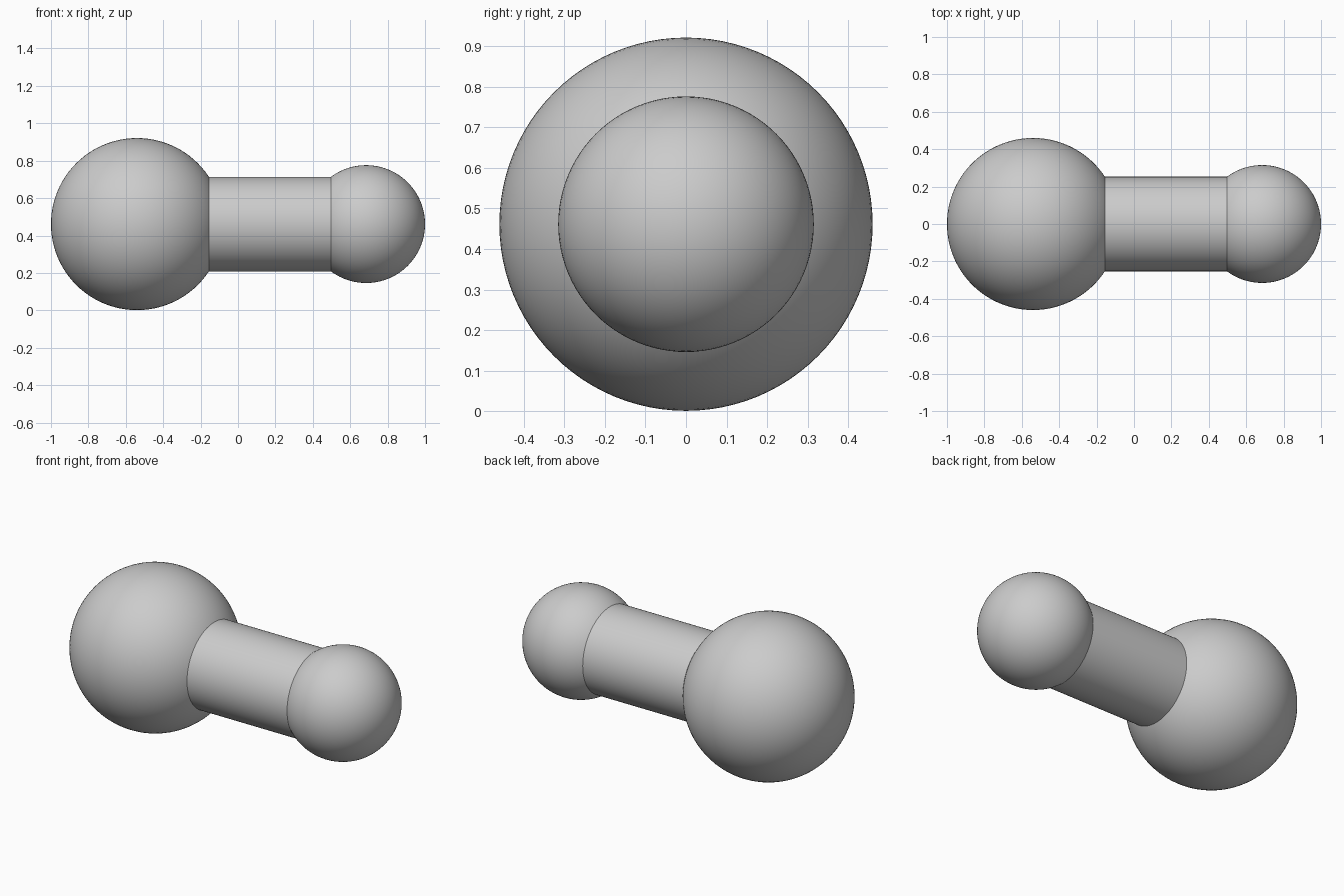
import bpy
import math

if "Cube" in bpy.data.objects:
    bpy.data.objects.remove(bpy.data.objects["Cube"])

AXIS_Z = 0.461
ALONG_X = (0, math.pi / 2, 0)


def finish(name):
    obj = bpy.context.object
    obj.name = name
    bpy.ops.object.shade_smooth_by_angle(angle=math.radians(30))
    return obj


def ball(name, x, radius):
    bpy.ops.mesh.primitive_uv_sphere_add(
        segments=96, ring_count=48, radius=radius,
        location=(x, 0, AXIS_Z), rotation=ALONG_X)
    return finish(name)


# Two end balls of different size
large_x, small_x = -0.54, 0.685
ball("large_ball", large_x, 0.46)
ball("small_ball", small_x, 0.315)

# Straight bar joining the balls, its ends buried inside them
start, end = large_x + 0.3, small_x - 0.1
bpy.ops.mesh.primitive_cylinder_add(
    vertices=96, radius=0.253, depth=end - start,
    location=((start + end) / 2, 0, AXIS_Z), rotation=ALONG_X)
finish("connecting_bar")
